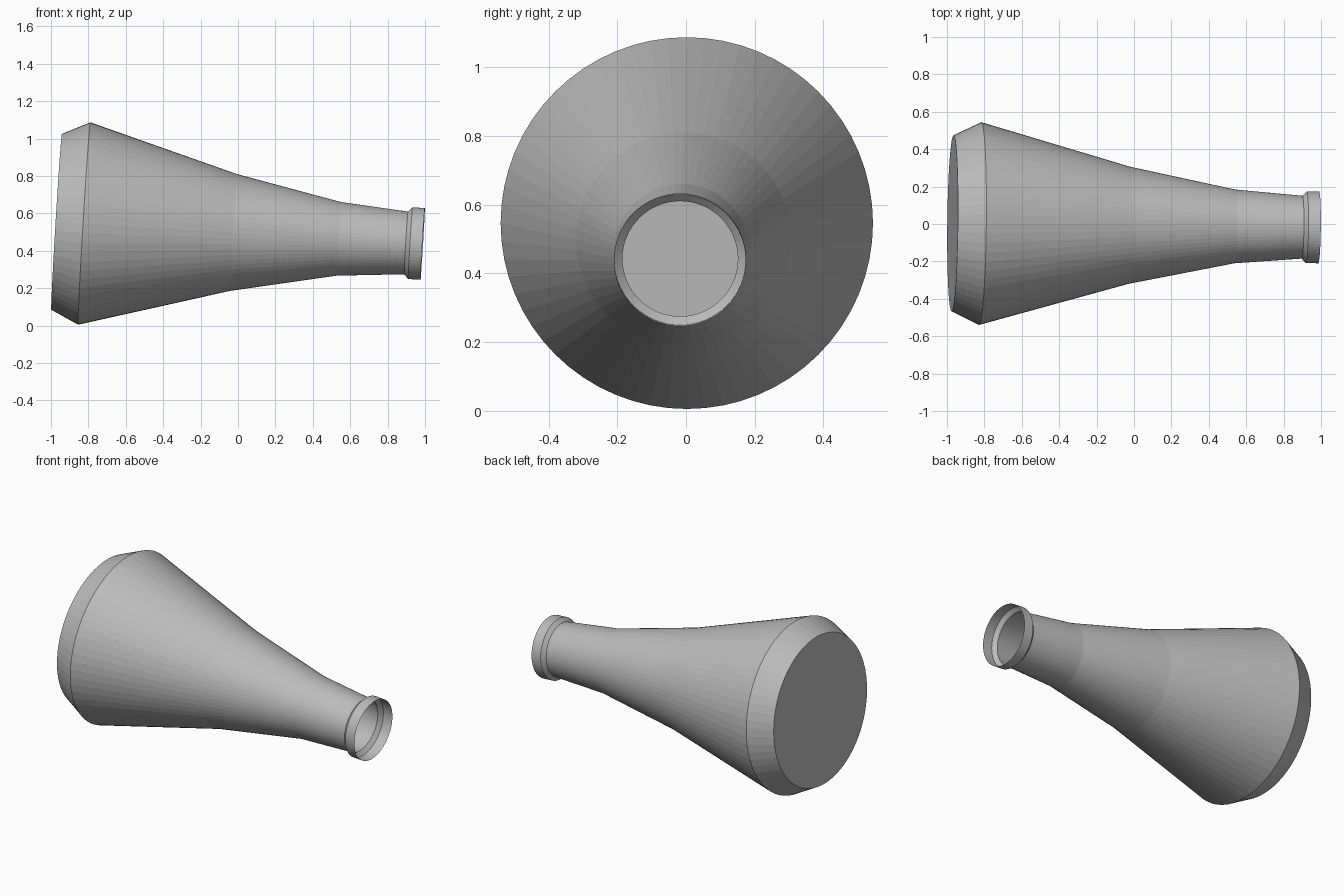
import bpy
import bmesh
import math
from mathutils import Matrix, Vector

cube = bpy.data.objects.get("Cube")
if cube:
    bpy.data.objects.remove(cube, do_unlink=True)

SIDES = 64
BASE = Vector((-0.97, 0.004, 0.555))    # centre of the flat base
MOUTH = Vector((0.987, -0.018, 0.437))  # centre of the open mouth

grey = bpy.data.materials.new("plain grey")
grey.use_nodes = True
colour = (0.5, 0.5, 0.5, 1)
grey.diffuse_color = colour
grey.node_tree.nodes["Principled BSDF"].inputs["Base Color"].default_value = colour

# Place the local z axis along the line from base to mouth
axis = (MOUTH - BASE).normalized()
placement = Matrix.Translation(BASE) @ axis.to_track_quat('Z', 'Y').to_matrix().to_4x4()


def lathe(name, profile, capped=False):
    """Open thin-walled turned shell from (height, radius) points."""
    bm = bmesh.new()
    rings = []
    for h, r in profile:
        angles = [math.tau * i / SIDES for i in range(SIDES)]
        rings.append([bm.verts.new((r * math.cos(a), r * math.sin(a), h)) for a in angles])
    for low, high in zip(rings, rings[1:]):
        for i in range(SIDES):
            j = (i + 1) % SIDES
            bm.faces.new((low[i], low[j], high[j], high[i]))
    if capped:
        bm.faces.new(rings[0][::-1])
    bm.transform(placement)
    mesh = bpy.data.meshes.new(name)
    bm.to_mesh(mesh)
    bm.free()
    mesh.materials.append(grey)
    obj = bpy.data.objects.new(name, mesh)
    bpy.context.collection.objects.link(obj)
    return obj


# Closed base, bevelled shoulder, tapering body and neck
lathe("flask_body", [(0, 0.471), (0.148, 0.542), (0.947, 0.313),
                     (1.513, 0.197), (1.872, 0.168)], capped=True)

# Flared lip and short collar around the open mouth
lathe("mouth_rim", [(1.872, 0.168), (1.895, 0.192), (1.961, 0.192)])
